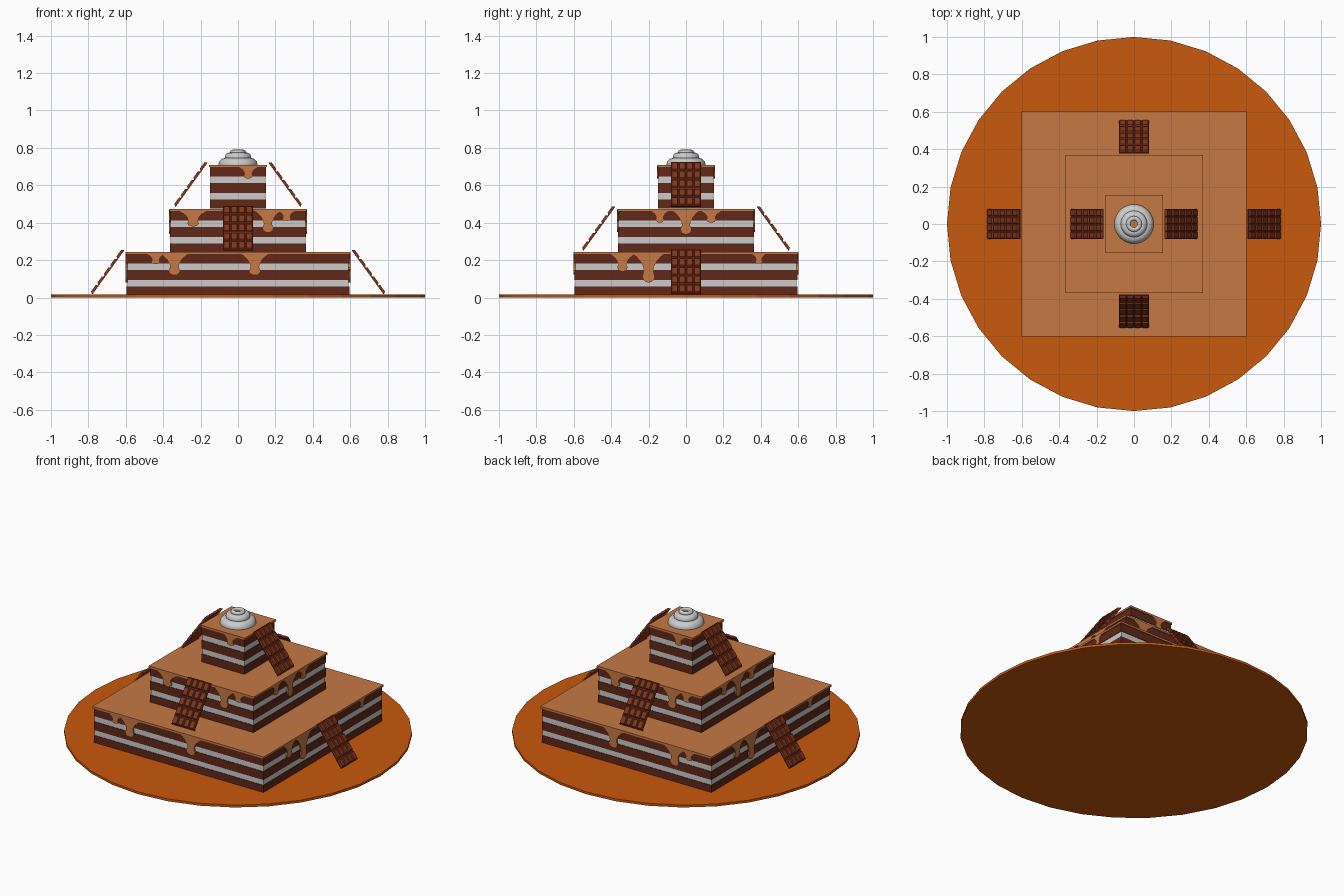
import bpy, bmesh, math
from mathutils import Matrix, Vector

if "Cube" in bpy.data.objects:
    bpy.data.objects.remove(bpy.data.objects["Cube"])


def material(name, rgb):
    m = bpy.data.materials.new(name)
    m.diffuse_color = (*rgb, 1)
    m.use_nodes = True
    m.node_tree.nodes["Principled BSDF"].inputs["Base Color"].default_value = m.diffuse_color
    return m


PLATE = material("plate_orange", (0.58, 0.10, 0.004))
CAKE = material("sponge_brown", (0.12, 0.020, 0.009))
ICING = material("caramel", (0.57, 0.19, 0.06))
CHOC = material("chocolate", (0.22, 0.035, 0.012))


def finish(bm, name, mat=None):
    bmesh.ops.recalc_face_normals(bm, faces=bm.faces)
    me = bpy.data.meshes.new(name)
    bm.to_mesh(me)
    bm.free()
    ob = bpy.data.objects.new(name, me)
    bpy.context.collection.objects.link(ob)
    if mat:
        me.materials.append(mat)
    return ob


def box(bm, half, z0, z1):
    bmesh.ops.create_cube(bm, size=1, matrix=Matrix.Translation((0, 0, (z0 + z1) / 2))
                          @ Matrix.Diagonal((2 * half, 2 * half, z1 - z0, 1)))


# Drip silhouette: (half width factor, depth factor)
DRIP = [(1, 0), (0.72, 0.12), (0.45, 0.3), (0.3, 0.5), (0.27, 0.65),
        (0.34, 0.8), (0.29, 0.92), (0.15, 0.985)]


def drip(bm, half, top, pos, low, width, angle):
    """One flat drip hanging on the front face, turned about z."""
    depth = top - low
    out = [(pos - w * width, top - d * depth) for w, d in DRIP] + [(pos, low)]
    out += [(pos + w * width, top - d * depth) for w, d in reversed(DRIP)]
    rot = Matrix.Rotation(angle, 4, 'Z')
    vs = [bm.verts.new(rot @ Vector((x, -half + 0.003, z))) for x, z in out]
    face = bm.faces.new(vs)
    new = bmesh.ops.extrude_face_region(bm, geom=[face])["geom"]
    shift = rot @ Vector((0, -0.009, 0))
    bmesh.ops.translate(bm, vec=shift, verts=[g for g in new if isinstance(g, bmesh.types.BMVert)])


# Round plate
bm = bmesh.new()
bmesh.ops.create_cone(bm, cap_ends=True, segments=32, radius1=1, radius2=1, depth=0.015,
                      matrix=Matrix.Translation((0, 0, 0.0075)))
finish(bm, "plate", PLATE)

# Tiers: half width, base height, front drips, side drips (position, low point, width)
TIERS = [
    ("bottom", 0.595, 0.01,
     [(-0.44, 0.178, 0.06), (-0.34, 0.122, 0.085), (0.09, 0.122, 0.085)],
     [(-0.34, 0.142, 0.08), (-0.2, 0.08, 0.09), (0.39, 0.182, 0.05)]),
    ("middle", 0.363, 0.24,
     [(-0.24, 0.38, 0.09), (0.16, 0.35, 0.08), (0.26, 0.41, 0.06)],
     [(-0.14, 0.40, 0.06), (0, 0.34, 0.08), (0.135, 0.40, 0.07)]),
    ("top", 0.15, 0.475, [(0.055, 0.635, 0.065)], []),
]

for i, (name, half, z, front, side) in enumerate(TIERS):
    # Sponge layers with pale cream between
    sponge, cream = bmesh.new(), bmesh.new()
    for a, b in ((0, 0.05), (0.084, 0.137), (0.172, 0.224)):
        box(sponge, half, z + a, z + b)
    for a, b in ((0.05, 0.084), (0.137, 0.172)):
        box(cream, half - 0.003, z + a, z + b)
    finish(sponge, name + "_sponge", CAKE)
    finish(cream, name + "_cream")

    # Caramel icing slab with drips on all four sides
    top = z + 0.23
    icing = bmesh.new()
    box(icing, half + 0.006, top - 0.008, top + 0.004)
    for turn in range(4):
        for pos, low, width in (side if turn % 2 else front):
            flip = -1 if (i == 0 and turn == 2) else 1
            drip(icing, half, top, flip * pos, low, width, turn * math.pi / 2)
    finish(icing, name + "_icing", ICING)


def chocolate_bar(name, half, z, angle):
    """Leaning slab, 4 by 5 raised squares, against the edge of a tier."""
    d = Vector((-0.17, 0, 0.235))
    length, width = d.length, 0.16
    d.normalize()
    u = Vector((0, 1, 0))
    n = u.cross(d)
    frame = Matrix((u, d, n)).transposed().to_4x4()
    place = Matrix.Rotation(angle, 4, 'Z') @ Matrix.Translation((half + 0.178, 0, z + 0.005)) @ frame
    bm = bmesh.new()
    bmesh.ops.create_cube(bm, size=1, matrix=Matrix.Translation((0, length / 2, 0.003))
                          @ Matrix.Diagonal((width, length, 0.006, 1)))
    cw, cl = width / 4, length / 5
    for c in range(4):
        for r in range(5):
            vs = bmesh.ops.create_cube(bm, size=1)["verts"]
            for v in vs:
                s = 0.72 if v.co.z > 0 else 0.92
                v.co = Vector(((c - 1.5) * cw + v.co.x * cw * s,
                               (r + 0.5) * cl + v.co.y * cl * s, 0.010 + v.co.z * 0.010))
    bm.transform(place)
    finish(bm, name, CHOC)


# Pairs of bars on alternating sides
for name, half, z, start in (("bottom", 0.6, 0.012, 0), ("middle", 0.37, 0.245, 90), ("top", 0.155, 0.48, 0)):
    for k in range(2):
        chocolate_bar(f"{name}_chocolate_bar_{k + 1}", half, z, math.radians(start + 180 * k))

# Whipped cream swirl: stacked rings
for k, (major, minor, z) in enumerate(((0.069, 0.036, 0.71), (0.046, 0.025, 0.750), (0.030, 0.012, 0.778))):
    bpy.ops.mesh.primitive_torus_add(major_radius=major, minor_radius=minor, location=(0, 0, z),
                                     major_segments=32, minor_segments=12)
    ring = bpy.context.object
    ring.name = f"whipped_cream_ring_{k + 1}"
    bpy.ops.object.shade_smooth_by_angle(angle=math.radians(40))
